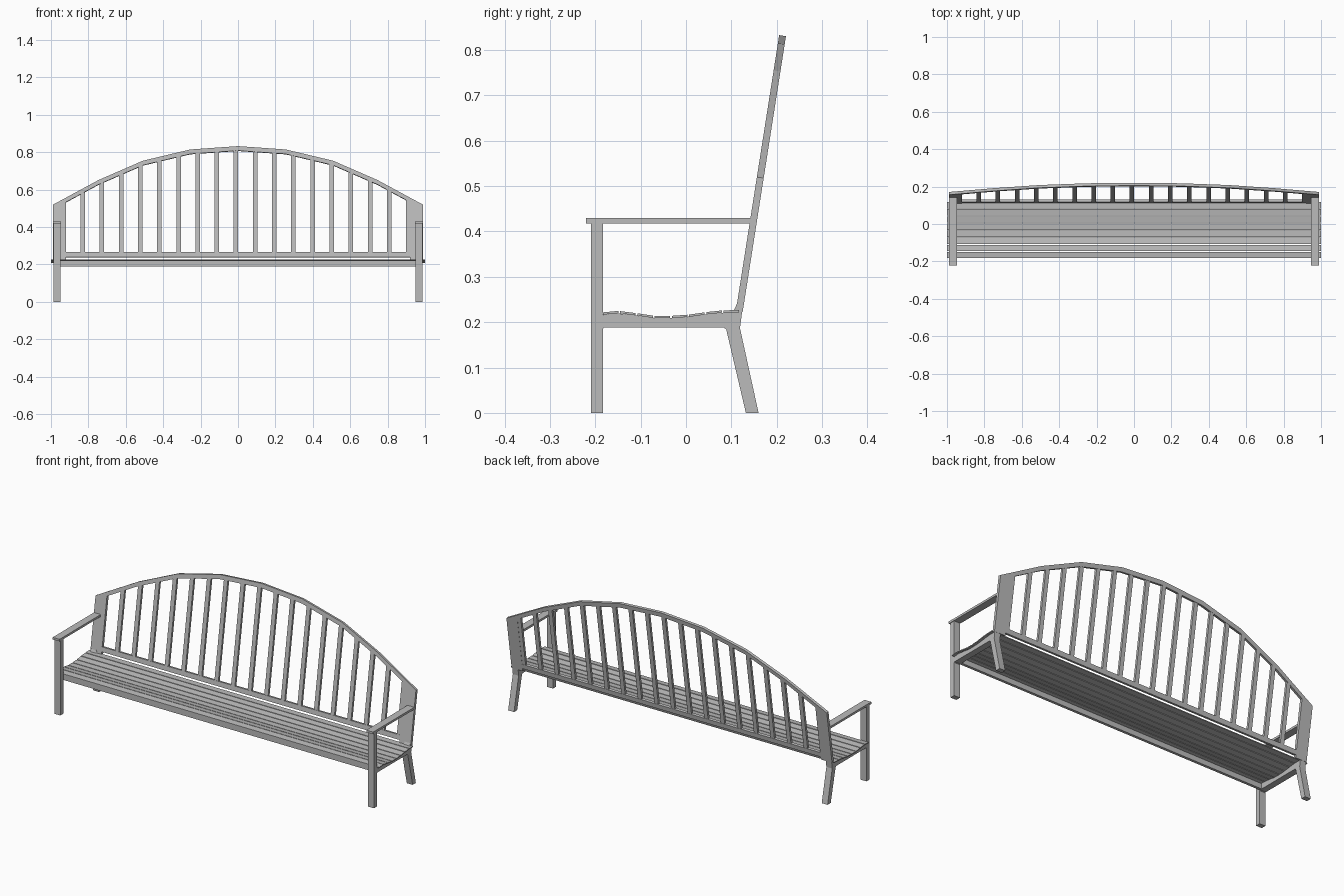
import bpy
import bmesh
from mathutils import Vector

if "Cube" in bpy.data.objects:
    bpy.data.objects.remove(bpy.data.objects["Cube"], do_unlink=True)

mat = bpy.data.materials.new("weathered grey wood")
GREY = (0.5, 0.5, 0.5, 1)
mat.use_nodes = True
mat.diffuse_color = GREY
mat.node_tree.nodes["Principled BSDF"].inputs["Base Color"].default_value = GREY


def prism(name, outline, offset):
    """Extrude a closed 3D outline along an offset."""
    bm = bmesh.new()
    face = bm.faces.new([bm.verts.new(p) for p in outline])
    new = bmesh.ops.extrude_face_region(bm, geom=[face])["geom"]
    bmesh.ops.translate(bm, vec=offset, verts=[v for v in new if isinstance(v, bmesh.types.BMVert)])
    bmesh.ops.recalc_face_normals(bm, faces=bm.faces)
    mesh = bpy.data.meshes.new(name)
    bm.to_mesh(mesh)
    bm.free()
    mesh.materials.append(mat)
    obj = bpy.data.objects.new(name, mesh)
    bpy.context.collection.objects.link(obj)
    return obj


def side_profile(name, yz, x0, x1):
    return prism(name, [(x0, y, z) for y, z in yz], Vector((x1 - x0, 0, 0)))


def rect(y0, y1, z0, z1):
    return [(y0, z0), (y1, z0), (y1, z1), (y0, z1)]


LEAN = 0.157
DEPTH = 0.015


def back_y(z):
    """Front surface of the leaning backrest."""
    return 0.104 + LEAN * (z - 0.187)


def back_board(name, xz, inset=0.0):
    """Board lying in the leaning backrest plane."""
    thick = DEPTH - 2 * inset
    outline = [(x, back_y(z) + inset, z) for x, z in xz]
    return prism(name, outline, Vector((0, thick, -LEAN * thick)))


def seat_z(y):
    """Top of the gently dished seat, from a few points."""
    pts = [(-0.2, 0.22), (-0.15, 0.225), (-0.11, 0.22), (-0.07, 0.214), (-0.03, 0.214),
           (0.01, 0.217), (0.05, 0.223), (0.08, 0.226), (0.13, 0.227)]
    for (ya, za), (yb, zb) in zip(pts, pts[1:]):
        if y <= yb:
            return za + (zb - za) * (y - ya) / (yb - ya)
    return pts[-1][1]


# Legs, arms, seat bearers and back posts on both sides
for side, s in (("left", 1), ("right", -1)):
    inner, outer = 0.95 * s, 0.986 * s
    side_profile(side + "_front_leg", rect(-0.21, -0.183, 0, 0.418), inner, outer)
    side_profile(side + "_armrest", rect(-0.221, 0.145, 0.418, 0.43), 0.947 * s, 0.989 * s)
    side_profile(side + "_rear_leg", [(0.132, 0), (0.16, 0), (0.119, 0.187), (0.126, 0.24),
                                      (0.112, 0.24), (0.088, 0.187)], inner, outer)
    top = [(y, seat_z(y) - 0.005) for y in [0.115 - 0.03 * i for i in range(10)]]
    bearer = [(-0.185, 0.183), (-0.18, 0.188), (0.083, 0.188), (0.089, 0.184), (0.115, 0.19)]
    side_profile(side + "_seat_bearer", bearer + top + [(-0.185, 0.216)], inner, outer)
    back_board(side + "_back_post", [(0.92 * s, 0.225), (0.989 * s, 0.225),
                                     (0.989 * s, 0.515), (0.92 * s, 0.545)])

# Front rail beneath the seat
side_profile("front_rail", rect(-0.183, -0.168, 0.188, 0.217), -0.95, 0.95)

# Seat slats
PITCH, WIDTH = 0.038, 0.034
for i in range(8):
    y0 = -0.183 + i * PITCH
    y1 = y0 + WIDTH
    za, zb = seat_z(y0), seat_z(y1)
    side_profile(f"seat_slat_{i + 1}", [(y0, za - 0.005), (y1, zb - 0.005), (y1, zb), (y0, za)], -1, 1)

# Backrest rails: straight below, faceted arch above
back_board("lower_back_rail", [(-0.92, 0.24), (0.92, 0.24), (0.92, 0.266), (-0.92, 0.266)])
half = [(0, 0.833), (0.255, 0.815), (0.508, 0.755), (0.745, 0.652), (0.989, 0.52)]
arch = [(-x, z) for x, z in reversed(half[1:])] + half


def arch_z(x):
    for (xa, za), (xb, zb) in zip(arch, arch[1:]):
        if x <= xb:
            return za + (zb - za) * (x - xa) / (xb - xa)
    return arch[-1][1]


for i, ((xa, za), (xb, zb)) in enumerate(zip(arch, arch[1:])):
    back_board(f"arched_top_rail_{i + 1}", [(xa, za - 0.024), (xb, zb - 0.024), (xb, zb), (xa, za)])

# Upright back slats
for i in range(18):
    x = -0.83 + i * 0.1024
    a, b = x - 0.012, x + 0.012
    back_board(f"back_slat_{i + 1}", [(a, 0.255), (b, 0.255), (b, arch_z(b) - 0.015),
                                      (a, arch_z(a) - 0.015)], 0.001)
